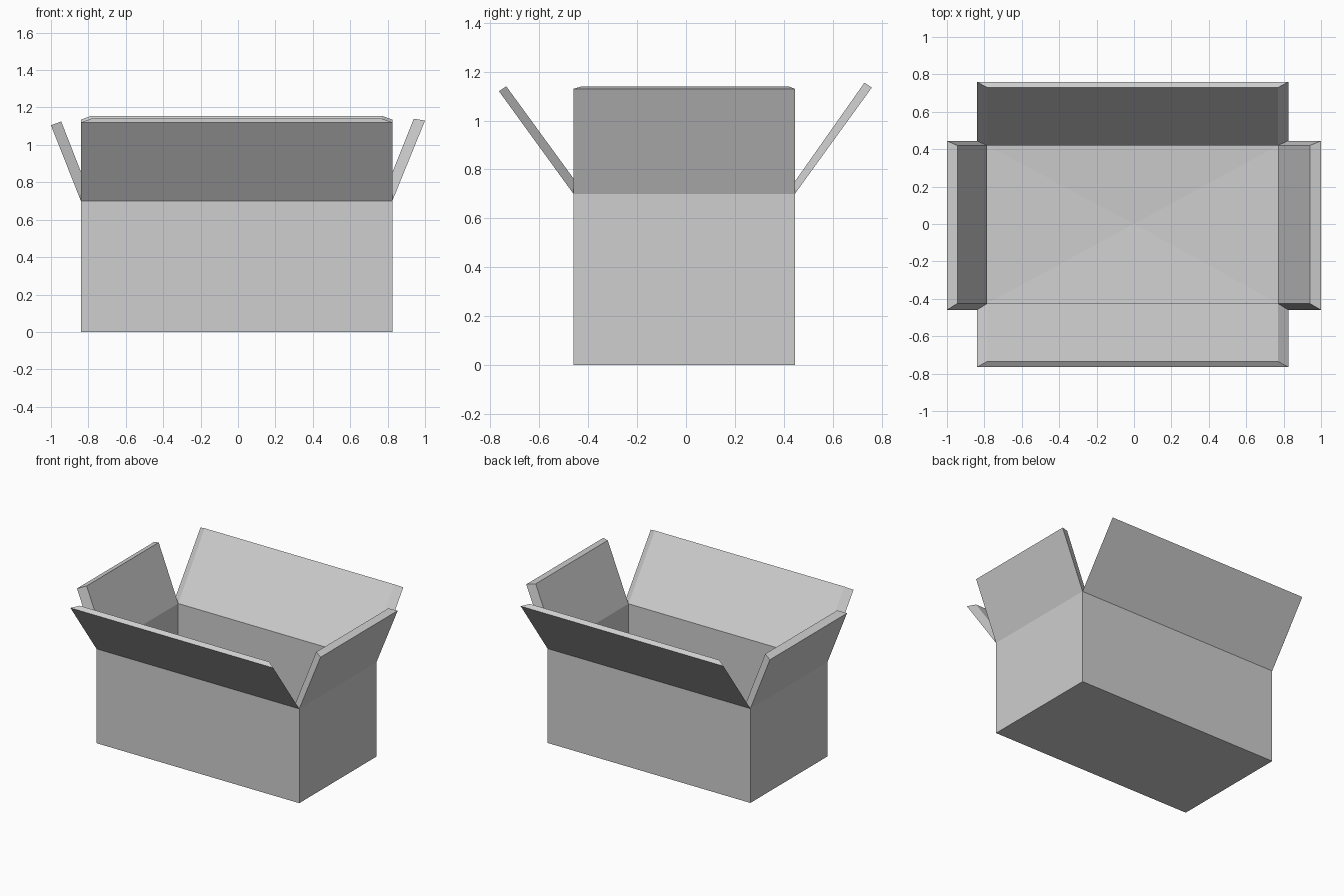
import bpy
import bmesh

if "Cube" in bpy.data.objects:
    bpy.data.objects.remove(bpy.data.objects["Cube"])

# Main dimensions
OUT_X, OUT_Y = (-0.84, 0.825), (-0.46, 0.445)
IN_X, IN_Y = (-0.785, 0.77), (-0.425, 0.42)
Z_FOLD, Z_INNER_FOLD = 0.70, 0.715
Z_FLOOR, Z_FLOOR_MID = 0.055, 0.03

cardboard = bpy.data.materials.new("light grey cardboard")
cardboard.diffuse_color = (0.62, 0.62, 0.62, 1.0)
cardboard.use_nodes = True
cardboard.node_tree.nodes["Principled BSDF"].inputs["Base Color"].default_value = cardboard.diffuse_color

bm = bmesh.new()


def ring(xs, ys, z):
    """Four corners, counter-clockwise from the front left."""
    corners = [(xs[0], ys[0]), (xs[1], ys[0]), (xs[1], ys[1]), (xs[0], ys[1])]
    return [bm.verts.new((x, y, z)) for x, y in corners]


base = ring(OUT_X, OUT_Y, 0.0)
fold = ring(OUT_X, OUT_Y, Z_FOLD)
inner_fold = ring(IN_X, IN_Y, Z_INNER_FOLD)
floor = ring(IN_X, IN_Y, Z_FLOOR)

# Underside and slightly sunken inner floor
bm.faces.new(base[::-1])
middle = bm.verts.new((0, 0, Z_FLOOR_MID))

# Flap tips as (axis, outer position, outer z, inner position, inner z)
tips = [
    (1, -0.765, 1.12, -0.735, 1.14),   # front
    (0, 1.0, 1.13, 0.94, 1.14),        # right
    (1, 0.76, 1.135, 0.73, 1.155),     # back
    (0, -1.0, 1.105, -0.945, 1.125),   # left
]


def tip_vert(corner, axis, pos, z):
    co = corner.co.copy()
    co[axis] = pos
    co.z = z
    return bm.verts.new(co)


for i, (axis, out_pos, out_z, in_pos, in_z) in enumerate(tips):
    j = (i + 1) % 4
    # Wall outside, wall inside, floor wedge
    bm.faces.new((base[i], base[j], fold[j], fold[i]))
    bm.faces.new((floor[j], floor[i], inner_fold[i], inner_fold[j]))
    bm.faces.new((floor[i], floor[j], middle))
    # Open flap with bevelled ends
    oa, ob = (tip_vert(fold[k], axis, out_pos, out_z) for k in (i, j))
    ia, ib = (tip_vert(inner_fold[k], axis, in_pos, in_z) for k in (i, j))
    bm.faces.new((fold[i], fold[j], ob, oa))
    bm.faces.new((inner_fold[j], inner_fold[i], ia, ib))
    bm.faces.new((oa, ob, ib, ia))
    bm.faces.new((fold[i], oa, ia, inner_fold[i]))
    bm.faces.new((fold[j], inner_fold[j], ib, ob))

mesh = bpy.data.meshes.new("open_box")
bm.to_mesh(mesh)
bm.free()
mesh.materials.append(cardboard)
box = bpy.data.objects.new("open_box", mesh)
bpy.context.collection.objects.link(box)
